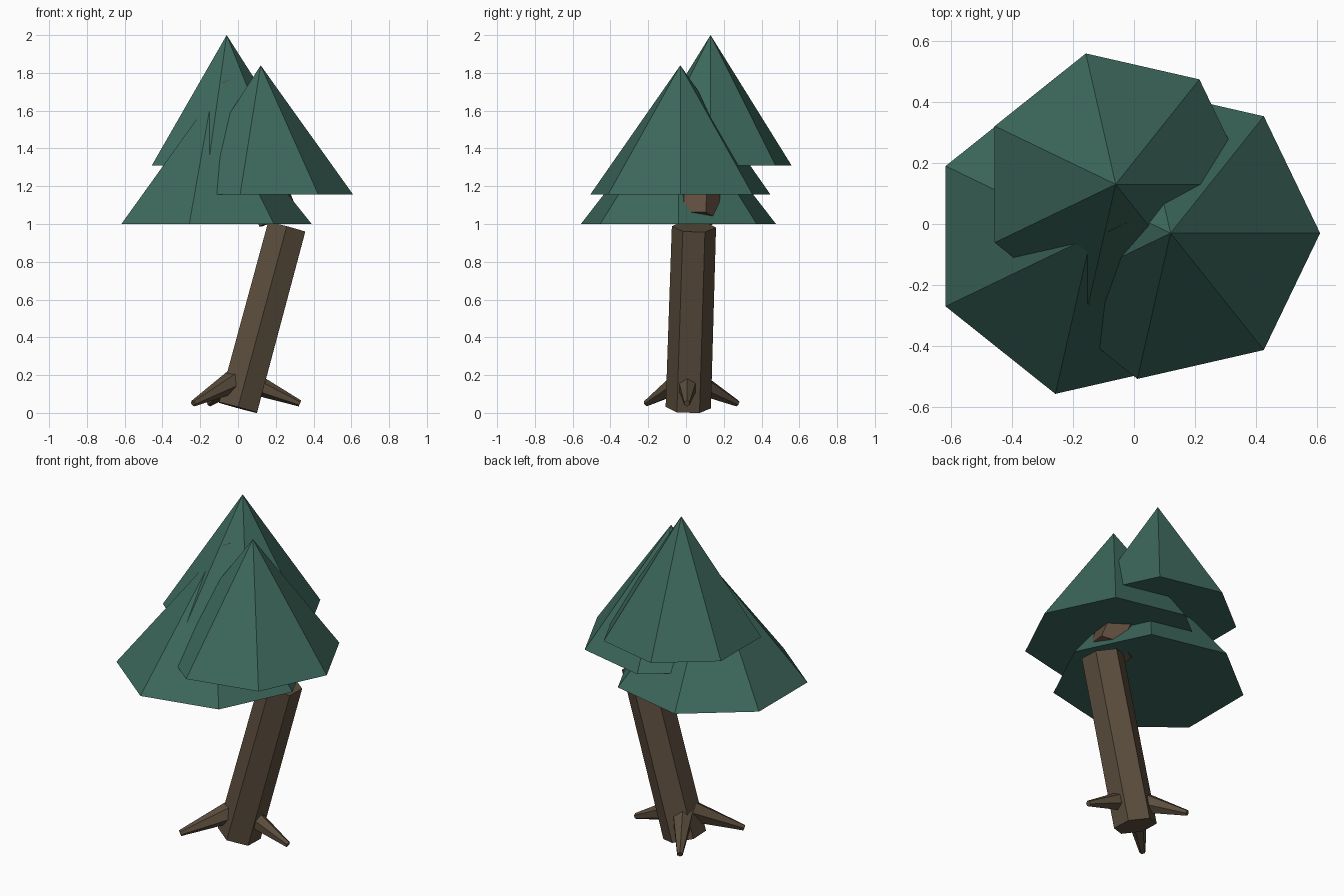
import bpy, bmesh, math
from mathutils import Vector

if "Cube" in bpy.data.objects:
    bpy.data.objects.remove(bpy.data.objects["Cube"])


def material(name, rgb):
    m = bpy.data.materials.new(name)
    m.diffuse_color = (*rgb, 1)
    m.use_nodes = True
    m.node_tree.nodes["Principled BSDF"].inputs["Base Color"].default_value = m.diffuse_color
    return m


GREEN = material("pine_green", (0.047, 0.140, 0.108))
BARK = material("bark_brown", (0.105, 0.075, 0.047))
BARK_RED = material("upper_bark_brown", (0.115, 0.073, 0.049))


def frustum(name, start, end, r0, r1, sides, spin, mat):
    """Closed flat-faced cone or tapered prism between two points."""
    start, end = Vector(start), Vector(end)
    rot = Vector((0, 0, 1)).rotation_difference(end - start)
    bm = bmesh.new()

    def ring(centre, r):
        if r == 0:
            return [bm.verts.new(centre)]
        angles = [math.radians(spin) + math.tau * i / sides for i in range(sides)]
        return [bm.verts.new(centre + rot @ Vector((r * math.cos(a), r * math.sin(a), 0)))
                for a in angles]

    low, high = ring(start, r0), ring(end, r1)
    bm.faces.new(low[::-1])
    if r1:
        bm.faces.new(high)
    for i in range(sides):
        j = (i + 1) % sides
        if r1:
            bm.faces.new((low[i], low[j], high[j], high[i]))
        else:
            bm.faces.new((low[i], low[j], high[0]))
    bmesh.ops.recalc_face_normals(bm, faces=bm.faces)
    me = bpy.data.meshes.new(name)
    bm.to_mesh(me)
    bm.free()
    me.materials.append(mat)
    ob = bpy.data.objects.new(name, me)
    bpy.context.collection.objects.link(ob)
    return ob


# Foliage: three seven-sided cones (x, y, base z, top z, radius)
for name, x, y, z0, z1, r in (
        ("foliage_low", -0.14, -0.04, 1.0, 1.665, 0.53),
        ("foliage_middle", 0.12, -0.03, 1.155, 1.84, 0.49),
        ("foliage_top", -0.06, 0.13, 1.31, 2.0, 0.44)):
    frustum(name, (x, y, z0), (x, y, z1), r, 0, 7, 0, GREEN)

# Leaning trunk in two crooked segments
frustum("trunk_lower", (0.0, 0.012, 0.028), (0.258, 0.042, 0.985), 0.12, 0.117, 6, 30, BARK)
frustum("trunk_upper", (0.215, 0.055, 1.025), (-0.07, 0.09, 1.75), 0.12, 0.115, 6, 24, BARK_RED)

# Three tapered roots
for i, tip in enumerate(((0.328, 0.005, 0.05), (-0.15, 0.272, 0.05), (-0.237, -0.21, 0.05))):
    frustum(f"root_{i + 1}", (0.01, 0.01, 0.185), tip, 0.07, 0.017, 6, 0, BARK)
